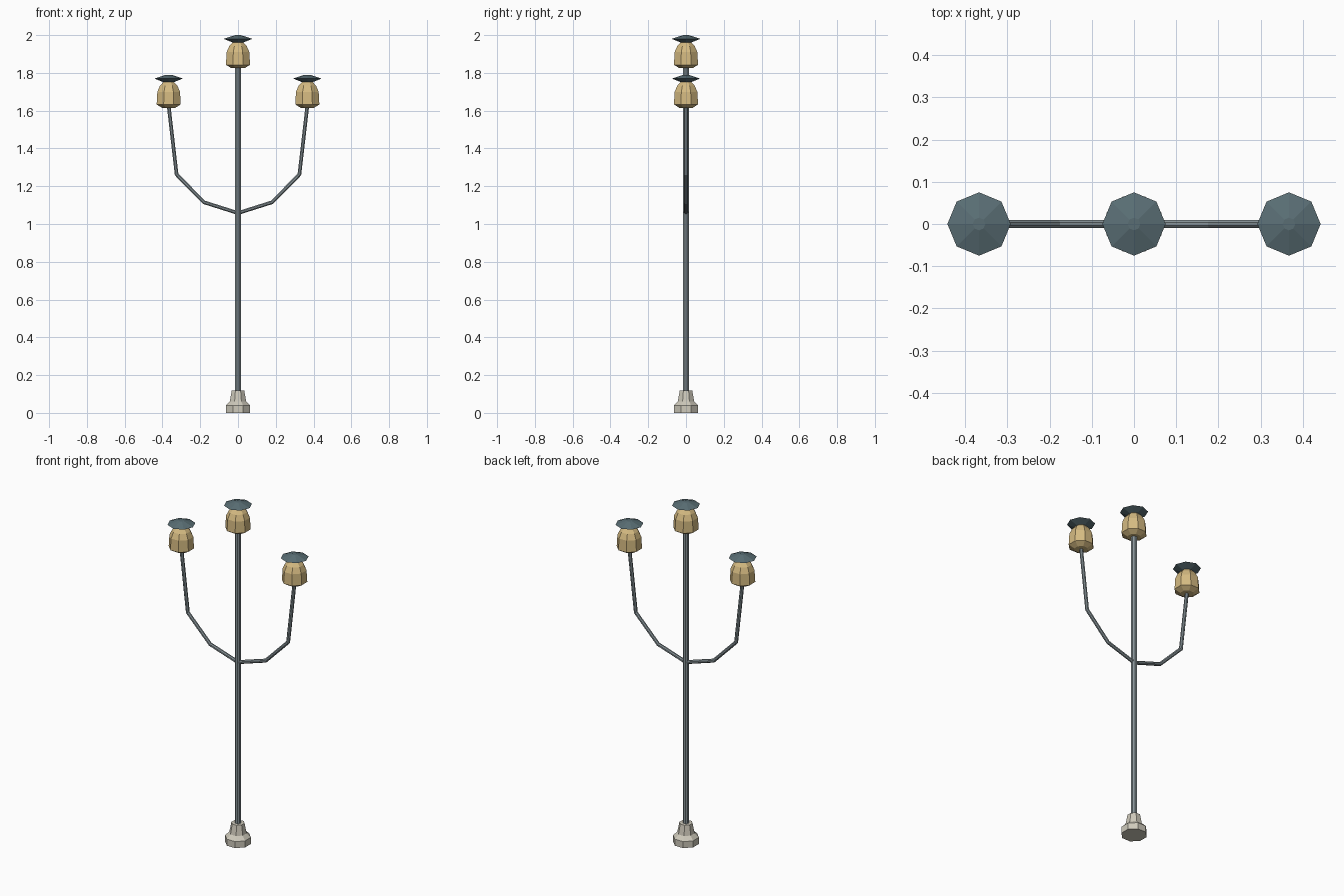
import bpy, math
from mathutils import Vector

if "Cube" in bpy.data.objects:
    bpy.data.objects.remove(bpy.data.objects["Cube"])


def material(name, rgb):
    m = bpy.data.materials.new(name)
    m.diffuse_color = (*rgb, 1)
    m.use_nodes = True
    m.node_tree.nodes["Principled BSDF"].inputs["Base Color"].default_value = m.diffuse_color
    return m


STEEL = material("grey steel", (0.25, 0.30, 0.32))
CAP = material("dark slate", (0.10, 0.155, 0.175))
GLASS = material("warm glass", (0.66, 0.49, 0.22))
STONE = material("pale stone", (0.62, 0.59, 0.50))


def add_mesh(name, rings, mat):
    """Skin a list of vertex rings and close both ends."""
    n = len(rings[0])
    verts = [v for r in rings for v in r]
    faces = [(k * n + i, k * n + (i + 1) % n, (k + 1) * n + (i + 1) % n, (k + 1) * n + i)
             for k in range(len(rings) - 1) for i in range(n)]
    faces.append(tuple(reversed(range(n))))
    faces.append(tuple(range(len(verts) - n, len(verts))))
    me = bpy.data.meshes.new(name)
    me.from_pydata(verts, [], faces)
    me.materials.append(mat)
    ob = bpy.data.objects.new(name, me)
    bpy.context.collection.objects.link(ob)
    return ob


def turned(name, profile, mat, x=0, z=0, turn=0.0, n=8):
    rings = [[(x + r * math.cos(turn + math.tau * i / n), r * math.sin(turn + math.tau * i / n), z + h)
              for i in range(n)] for r, h in profile]
    return add_mesh(name, rings, mat)


def tube(name, pts, radius, mat, n=8):
    """Mitred tube along a path in the xz plane."""
    pts = [Vector(p) for p in pts]
    side = Vector((0, 1, 0))
    rings = []
    for k, p in enumerate(pts):
        d0 = (p - pts[k - 1]).normalized() if k else (pts[1] - p).normalized()
        d1 = (pts[k + 1] - p).normalized() if k < len(pts) - 1 else d0
        t = (d0 + d1).normalized()
        up = side.cross(t) / max(t.dot(d0), 0.5)
        rings.append([p + radius * (up * math.sin(a) - side * math.cos(a))
                      for a in (math.tau * (i + 0.5) / n for i in range(n))])
    rings = [list(reversed(r)) for r in rings]
    return add_mesh(name, rings, mat)


HALF = math.pi / 8

# stone foot and central pole
turned("base", [(0.070, 0), (0.070, 0.038), (0.047, 0.060), (0.036, 0.118)], STONE, turn=HALF)
turned("pole", [(0.017, 0.10), (0.017, 1.84)], STEEL, turn=HALF)

# lamps: faceted glass body under a flared cap
for name, x, z in (("centre", 0, 1.82), ("left", -0.367, 1.61), ("right", 0.367, 1.61)):
    turned(name + "_lamp_glass", [(0.038, 0.005), (0.069, 0.023), (0.065, 0.090),
                                  (0.050, 0.122), (0.030, 0.142)], GLASS, x, z, HALF)
    turned(name + "_lamp_cap", [(0.027, 0.138), (0.030, 0.142), (0.075, 0.160),
                                (0.015, 0.180)], CAP, x, z)

# curved side arms
for name, s in (("left", -1), ("right", 1)):
    tube(name + "_arm", [(0, 0, 1.058), (s * 0.18, 0, 1.115), (s * 0.325, 0, 1.262),
                         (s * 0.367, 0, 1.625)], 0.0105, STEEL)
